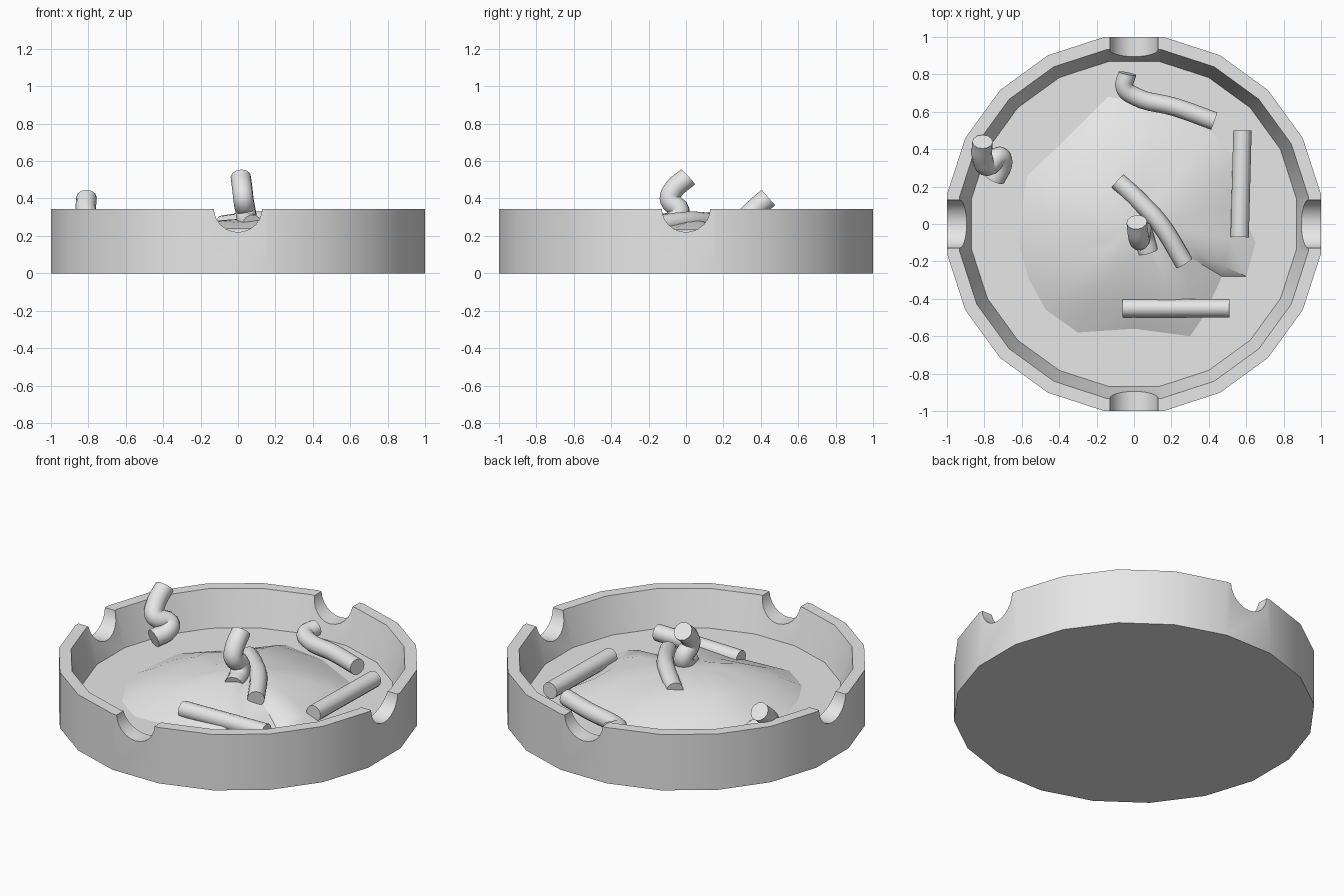
import bpy, bmesh, math, random
from mathutils import Vector

random.seed(4)
cube = bpy.data.objects.get("Cube")
if cube:
    bpy.data.objects.remove(cube)

grey = bpy.data.materials.new("plain grey")
grey.use_nodes = True
grey.diffuse_color = (0.8, 0.8, 0.8, 1)
grey.node_tree.nodes["Principled BSDF"].inputs["Base Color"].default_value = (0.8, 0.8, 0.8, 1)

FLOOR = 0.13
RIM = 0.345


def select_only(obj):
    bpy.ops.object.select_all(action='DESELECT')
    obj.select_set(True)
    bpy.context.view_layer.objects.active = obj


def finish(obj, angle=30):
    """Apply modifiers or curve bevel, then shade."""
    select_only(obj)
    bpy.ops.object.convert(target='MESH')
    obj = bpy.context.object
    obj.data.materials.clear()
    obj.data.materials.append(grey)
    bpy.ops.object.shade_smooth_by_angle(angle=math.radians(angle))
    return obj


def add_mesh(name, bm):
    bmesh.ops.recalc_face_normals(bm, faces=bm.faces)
    mesh = bpy.data.meshes.new(name)
    bm.to_mesh(mesh)
    bm.free()
    obj = bpy.data.objects.new(name, mesh)
    bpy.context.collection.objects.link(obj)
    return obj


def bridge(bm, lower, upper):
    n = len(lower)
    for i in range(n):
        j = (i + 1) % n
        bm.faces.new((lower[i], lower[j], upper[j], upper[i]))


# Tray: twenty-sided dish with a tapered inner wall
def make_tray():
    bm = bmesh.new()
    sides = 20
    rings = []
    for flat, z in ((1, 0), (1, RIM), (0.932, RIM), (0.868, FLOOR)):
        r = flat / math.cos(math.pi / sides)
        angles = [(i + 0.5) * math.tau / sides for i in range(sides)]
        rings.append([bm.verts.new((r * math.cos(a), r * math.sin(a), z)) for a in angles])
    for lower, upper in zip(rings, rings[1:]):
        bridge(bm, lower, upper)
    bm.faces.new(rings[0])
    bm.faces.new(rings[-1])
    return add_mesh("tray", bm)


tray = make_tray()

# Rest notches: two crossing round cutters give four notches
cutters = []
for name, rot in (("notch_cutter_x", (0, math.pi / 2, 0)), ("notch_cutter_y", (math.pi / 2, 0, 0))):
    bpy.ops.mesh.primitive_cylinder_add(vertices=24, radius=0.13, depth=2.6,
                                        location=(0, 0, 0.35), rotation=rot)
    cutter = bpy.context.object
    cutter.name = name
    cutter.hide_render = True
    cutters.append(cutter)
    mod = tray.modifiers.new(name, 'BOOLEAN')
    mod.operation = 'DIFFERENCE'
    mod.solver = 'EXACT'
    mod.object = cutter
finish(tray)
for cutter in cutters:
    bpy.data.objects.remove(cutter)


# Ash heap: uneven outline shrinking in rings to a low crown
def make_ash():
    outline = [(-.14, .68), (-.4, .42), (-.57, .26), (-.6, .08), (-.62, -.1), (-.56, -.3),
               (-.47, -.46), (-.3, -.58), (0, -.56), (.3, -.6), (.38, -.48), (.47, -.28),
               (.6, -.28), (.65, -.1), (.56, .1), (.57, .3), (.43, .48), (.12, .64)]
    bm = bmesh.new()
    rings = []
    for scale, z in ((1, FLOOR), (0.8, 0.185), (0.55, 0.24), (0.28, 0.275)):
        wobble = 0 if scale == 1 else 0.012
        rings.append([bm.verts.new((x * scale, y * scale, z + random.uniform(-wobble, wobble)))
                      for x, y in outline])
    for lower, upper in zip(rings, rings[1:]):
        bridge(bm, lower, upper)
    crown = bm.verts.new((0, 0, 0.29))
    top = rings[-1]
    for i in range(len(top)):
        bm.faces.new((top[i], top[(i + 1) % len(top)], crown))
    return add_mesh("ash_heap", bm)


finish(make_ash(), 40)


# Stubs: round sticks swept along short paths
def make_stub(name, points, radius=0.049):
    curve = bpy.data.curves.new(name, 'CURVE')
    curve.dimensions = '3D'
    curve.bevel_depth = radius
    curve.bevel_resolution = 4
    curve.resolution_u = 5
    curve.use_fill_caps = True
    spline = curve.splines.new('BEZIER')
    spline.bezier_points.add(len(points) - 1)
    for bp, co in zip(spline.bezier_points, points):
        bp.co = Vector(co)
        bp.handle_left_type = bp.handle_right_type = 'AUTO'
    obj = bpy.data.objects.new(name, curve)
    bpy.context.collection.objects.link(obj)
    finish(obj, 35)


make_stub("front_stub", [(-.06, -.45, .19), (.51, -.45, .2)])
make_stub("left_stub", [(.58, .5, .185), (.565, -.07, .185)])
make_stub("back_stub", [(.43, .55, .2), (.22, .625, .2), (0, .685, .2),
                        (-.05, .73, .21), (-.035, .805, .22)])
make_stub("middle_stub", [(-.085, .23, .26), (.03, .12, .275), (.14, .0, .28), (.27, -.21, .25)])
make_stub("standing_stub", [(.015, .01, .515), (.025, -.075, .435), (.03, -.085, .39),
                            (.04, -.035, .335), (.05, -.06, .285), (.075, -.145, .26)], 0.055)
make_stub("leaning_stub", [(-.81, .44, .405), (-.81, .35, .325), (-.785, .31, .275),
                           (-.72, .36, .24), (-.705, .33, .21), (-.745, .24, .18)], 0.055)
